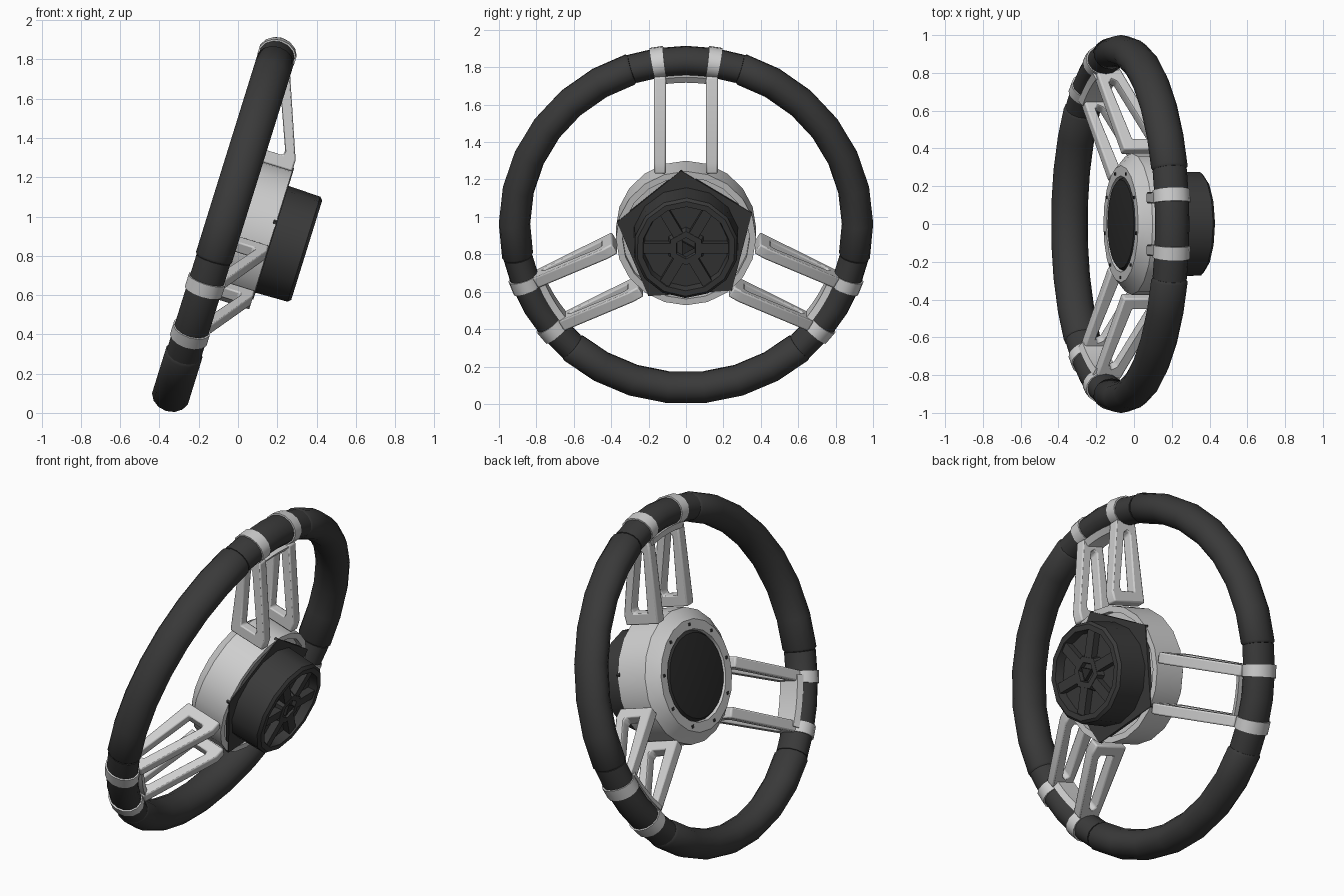
import bpy, bmesh, math
from mathutils import Matrix, Vector

if "Cube" in bpy.data.objects:
    bpy.data.objects.remove(bpy.data.objects["Cube"])

TILT = math.radians(17.3)
S, C = math.sin(TILT), math.cos(TILT)
# wheel frame: local x = sideways, local y = up the wheel, local z = along the column
WHEEL = Matrix(((0, S, C, -0.07), (1, 0, 0, 0), (0, C, -S, 0.96), (0, 0, 0, 1)))
SPOKES = (90, 210, 330)


def material(name, v):
    m = bpy.data.materials.new(name)
    m.diffuse_color = (v, v, v, 1)
    m.use_nodes = True
    m.node_tree.nodes["Principled BSDF"].inputs["Base Color"].default_value = m.diffuse_color
    return m


DARK = material("dark_grip", 0.042)
BLACK = material("black_cap", 0.026)
SILVER = material("silver_metal", 0.62)


def finish(name, bm, mat, turn=0, bevel=0, smooth=True):
    bmesh.ops.remove_doubles(bm, verts=bm.verts, dist=1e-5)
    bmesh.ops.recalc_face_normals(bm, faces=bm.faces)
    me = bpy.data.meshes.new(name)
    bm.to_mesh(me)
    bm.free()
    me.materials.append(mat)
    ob = bpy.data.objects.new(name, me)
    bpy.context.collection.objects.link(ob)
    ob.matrix_world = WHEEL @ Matrix.Rotation(math.radians(turn), 4, 'Z')
    if bevel:
        mod = ob.modifiers.new("bevel", 'BEVEL')
        mod.width, mod.segments = bevel, 2
    if smooth:
        bpy.ops.object.select_all(action='DESELECT')
        ob.select_set(True)
        bpy.context.view_layer.objects.active = ob
        bpy.ops.object.shade_smooth_by_angle(angle=math.radians(40))
    return ob


def lathe(name, profile, sides, mat, turn=0, smooth=True):
    """Revolve (radius, z) points around the wheel axis."""
    bm = bmesh.new()
    rings = [[bm.verts.new((r * math.cos(math.tau * i / sides),
                            r * math.sin(math.tau * i / sides), z))
              for i in range(sides)] if r else [bm.verts.new((0, 0, z))]
             for r, z in profile]
    for a, b in zip(rings, rings[1:]):
        for i in range(sides):
            j = (i + 1) % sides
            quad = [a[i % len(a)], a[j % len(a)], b[j % len(b)], b[i % len(b)]]
            bm.faces.new(list(dict.fromkeys(quad)))
    return finish(name, bm, mat, turn, smooth=smooth)


def arc_tube(name, half, steps, radius, depth, mat, turn, taper=1.0, sides=14):
    """Capped piece of the rim, centred on the given angle."""
    bm = bmesh.new()
    angles = [-half + 2 * half * i / steps for i in range(steps + 1)]
    sizes = [1.0] * len(angles)
    if taper < 1:
        angles = [-half, -half + 0.8] + angles[1:-1] + [half - 0.8, half]
        sizes = [taper] + [1.0] * (len(angles) - 2) + [taper]
    rings = []
    for a, s in zip(angles, sizes):
        t = math.radians(a)
        ring = []
        for k in range(sides):
            p = math.tau * k / sides
            r = 0.917 + radius * s * math.cos(p)
            ring.append(bm.verts.new((r * math.cos(t), r * math.sin(t),
                                      depth * s * math.sin(p))))
        rings.append(ring)
    for a, b in zip(rings, rings[1:]):
        for k in range(sides):
            j = (k + 1) % sides
            bm.faces.new((a[k], a[j], b[j], b[k]))
    bm.faces.new(rings[0])
    bm.faces.new(rings[-1])
    return finish(name, bm, mat, turn)


def box(name, x0, x1, y0, y1, z0, z1, mat, turn=0):
    bm = bmesh.new()
    bmesh.ops.create_cube(bm, size=1)
    for v in bm.verts:
        v.co = Vector(((x0 + x1) / 2 + v.co.x * (x1 - x0),
                       (y0 + y1) / 2 + v.co.y * (y1 - y0),
                       (z0 + z1) / 2 + v.co.z * (z1 - z0)))
    return finish(name, bm, mat, turn, smooth=False)


def spoke_frame(name, offset, turn):
    """Slotted frame in the radius / axis plane, wide at the hub."""
    outer = [(0.36, 0.03), (0.36, 0.25), (0.42, 0.25), (0.85, 0.085), (0.85, -0.05), (0.78, -0.04)]
    inner = [(0.425, 0.085), (0.425, 0.18), (0.45, 0.185), (0.775, 0.055), (0.79, 0.03), (0.77, 0.01)]
    bm = bmesh.new()
    half = 0.031
    lay = [[[bm.verts.new((r, offset + s * half, z)) for r, z in loop]
            for loop in (outer, inner)] for s in (-1, 1)]
    n = len(outer)
    for i in range(n):
        j = (i + 1) % n
        for o, inn in lay:
            bm.faces.new((o[i], o[j], inn[j], inn[i]))
        for k in (0, 1):
            a, b = lay[0][k], lay[1][k]
            bm.faces.new((a[i], a[j], b[j], b[i]))
    return finish(name, bm, SILVER, turn, bevel=0.012)


def bracket(name, turn):
    """Curved plate lining the inside of the rim between two frames."""
    bm = bmesh.new()
    steps, rows = 6, []
    for i in range(steps + 1):
        t = math.radians(-10 + 20 * i / steps)
        rows.append([bm.verts.new((r * math.cos(t), r * math.sin(t), z))
                     for r, z in ((0.815, -0.05), (0.815, 0.07), (0.85, 0.085), (0.85, -0.065))])
    for a, b in zip(rows, rows[1:]):
        for k in range(4):
            j = (k + 1) % 4
            bm.faces.new((a[k], a[j], b[j], b[k]))
    bm.faces.new(rows[0])
    bm.faces.new(rows[-1])
    return finish(name, bm, SILVER, turn)


# rim, clamps and spokes, three times round
for n, ang in enumerate(SPOKES, 1):
    arc_tube(f"rim_grip_{n}", 41.7, 7, 0.084, 0.098, DARK, ang + 60, taper=0.9)
    arc_tube(f"rim_joint_{n}", 18.2, 4, 0.078, 0.092, DARK, ang)
    bracket(f"spoke_bracket_{n}", ang)
    for side, word in ((-1, "a"), (1, "b")):
        arc_tube(f"rim_clamp_{n}{word}", 2.1, 1, 0.085, 0.1, SILVER, ang + side * 9.2)
        spoke_frame(f"spoke_frame_{n}{word}", side * 0.139, ang)

# hub with a recessed front for the cap and a hollow back
lathe("hub", [(0, 0.02), (0.25, 0.02), (0.255, 0), (0.31, 0), (0.33, 0.02), (0.375, 0.06),
              (0.375, 0.25), (0.34, 0.25), (0.34, 0.21), (0, 0.21)], 20, SILVER)
lathe("horn_cap", [(0, -0.012), (0.15, -0.009), (0.235, 0), (0.25, 0.02), (0, 0.02)], 24, BLACK)

# small bolts round the cap
for i in range(9):
    t = math.tau * (i + 0.5) / 9
    x, y = 0.282 * math.cos(t), 0.282 * math.sin(t)
    box(f"hub_bolt_{i + 1}", x - 0.008, x + 0.008, y - 0.008, y + 0.008, -0.005, 0.005, DARK)

# five-sided plate and column
lathe("column_plate", [(0, 0.2), (0.38, 0.235), (0.38, 0.255), (0, 0.255)], 5, DARK, 22, smooth=False)
lathe("column_body", [(0, 0.25), (0.285, 0.25), (0.28, 0.425), (0.265, 0.44), (0.235, 0.44),
                      (0.225, 0.39), (0, 0.39)], 14, DARK, 12)
for i in range(6):
    box(f"column_rib_{i + 1}", 0.07, 0.24, -0.028, 0.028, 0.38, 0.43, DARK, 60 * i)
lathe("column_boss", [(0, 0.38), (0.11, 0.38), (0.095, 0.432), (0.06, 0.432), (0.055, 0.41),
                      (0, 0.41)], 6, DARK, 30, smooth=False)
lathe("column_key", [(0, 0.4), (0.045, 0.4), (0.045, 0.432), (0, 0.432)], 3, BLACK, 0, smooth=False)
